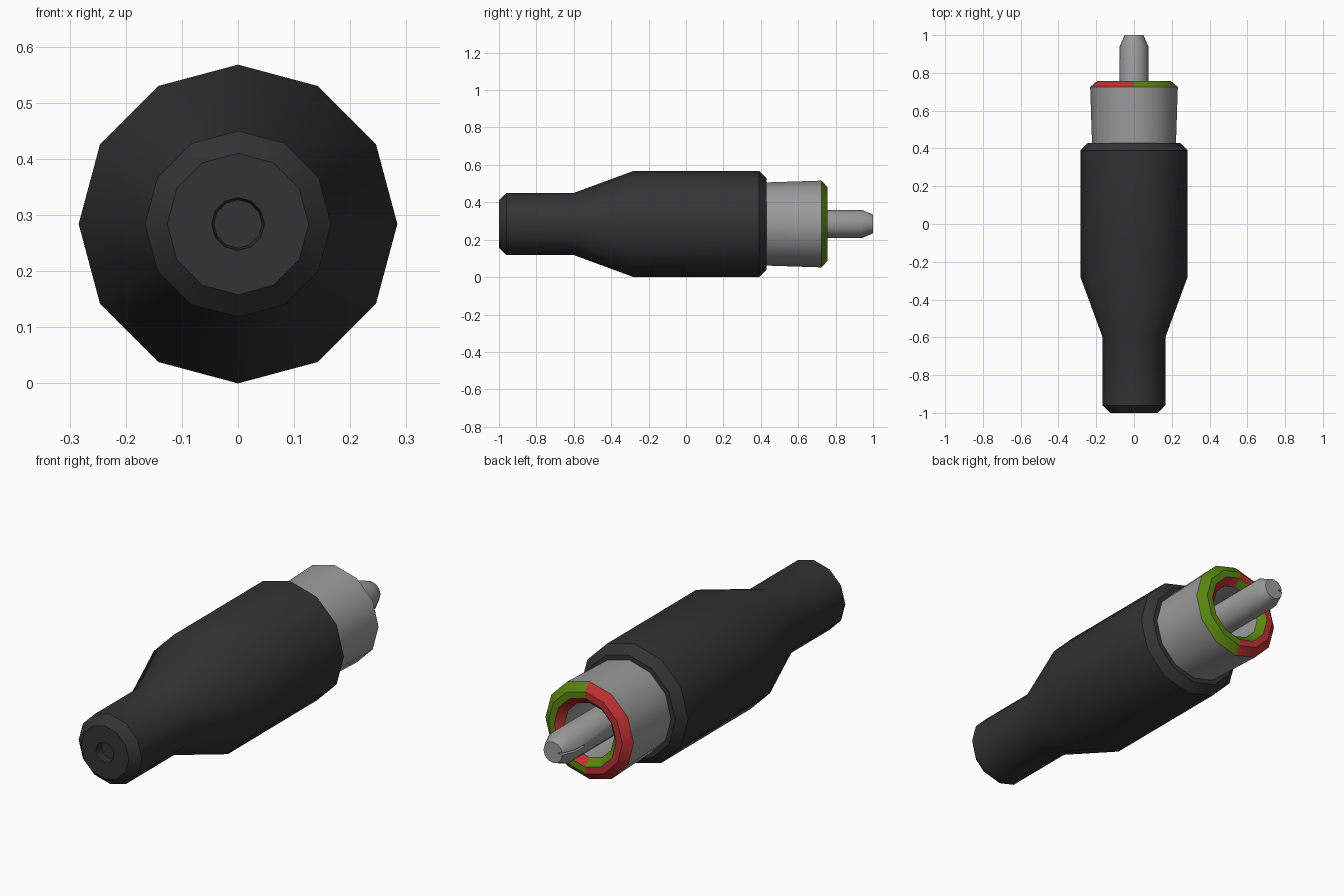
import bpy, bmesh, math

if "Cube" in bpy.data.objects:
    bpy.data.objects.remove(bpy.data.objects["Cube"])

AXIS_Z = 0.284
SIDES = 12


def material(name, rgb):
    m = bpy.data.materials.new(name)
    m.diffuse_color = (*rgb, 1)
    m.use_nodes = True
    m.node_tree.nodes["Principled BSDF"].inputs["Base Color"].default_value = m.diffuse_color
    return m


black = material("black_rubber", (0.033, 0.033, 0.033))
metal = material("grey_metal", (0.33, 0.33, 0.33))
red = material("red_plastic", (0.52, 0.03, 0.033))
green = material("green_plastic", (0.10, 0.24, 0.005))


def lathe(name, profile, mats, sides=SIDES, closed=False):
    """Revolve (y, radius) points around the plug axis; radius 0 makes a pole."""
    bm = bmesh.new()
    rings = []
    for y, r in profile:
        if r == 0:
            rings.append([bm.verts.new((0, y, AXIS_Z))] * sides)
        else:
            rings.append([bm.verts.new((r * math.sin(2 * math.pi * i / sides), y,
                                        AXIS_Z + r * math.cos(2 * math.pi * i / sides)))
                          for i in range(sides)])
    pairs = list(zip(rings, rings[1:]))
    if closed:
        pairs.append((rings[-1], rings[0]))
    for a, b in pairs:
        for i in range(sides):
            j = (i + 1) % sides
            bm.faces.new(list(dict.fromkeys((a[i], a[j], b[j], b[i]))))
    bmesh.ops.recalc_face_normals(bm, faces=bm.faces)
    me = bpy.data.meshes.new(name)
    bm.to_mesh(me)
    bm.free()
    for m in mats:
        me.materials.append(m)
    ob = bpy.data.objects.new(name, me)
    bpy.context.collection.objects.link(ob)
    return ob


def smooth(ob, angle=31):
    bpy.ops.object.select_all(action='DESELECT')
    ob.select_set(True)
    bpy.context.view_layer.objects.active = ob
    bpy.ops.object.shade_smooth_by_angle(angle=math.radians(angle))


# Rubber grip with a shallow cable hole at the narrow end
grip = lathe("grip_body", [
    (-0.965, 0), (-0.965, 0.043), (-1.0, 0.047), (-1.0, 0.126), (-0.96, 0.166),
    (-0.60, 0.166), (-0.28, 0.284), (0.39, 0.284), (0.43, 0.245), (0.43, 0)], [black])

# Hollow metal collar
collar = lathe("metal_collar", [
    (0.42, 0.222), (0.725, 0.232), (0.725, 0.13), (0.50, 0.13), (0.50, 0)], [metal])

# Two-coloured end ring: halves split at x = 0, swapped on the inner slope
ring = lathe("colour_ring", [
    (0.725, 0.232), (0.757, 0.195), (0.757, 0.163), (0.725, 0.13)], [red, green])
for p in ring.data.polygons:
    r = math.hypot(p.center.x, p.center.z - AXIS_Z)
    right = p.center.x > 0
    p.material_index = int(right if r > 0.155 else not right)

# Contact pin with tapered tip
pin = lathe("contact_pin", [
    (0.49, 0), (0.49, 0.076), (0.94, 0.076), (1.0, 0.05), (1.0, 0)], [metal])

# Narrow seam cut in one side of the pin tip
bpy.ops.mesh.primitive_cube_add(size=1, location=(-0.07, 0.95, AXIS_Z + 0.004))
cutter = bpy.context.object
cutter.name = "seam_cutter"
cutter.scale = (0.08, 0.16, 0.008)
cutter.hide_render = True
cutter.hide_set(True)
cutter.display_type = 'WIRE'

for ob in (grip, collar, ring, pin):
    smooth(ob)

mod = pin.modifiers.new("seam", 'BOOLEAN')
mod.operation = 'DIFFERENCE'
mod.solver = 'EXACT'
mod.object = cutter
